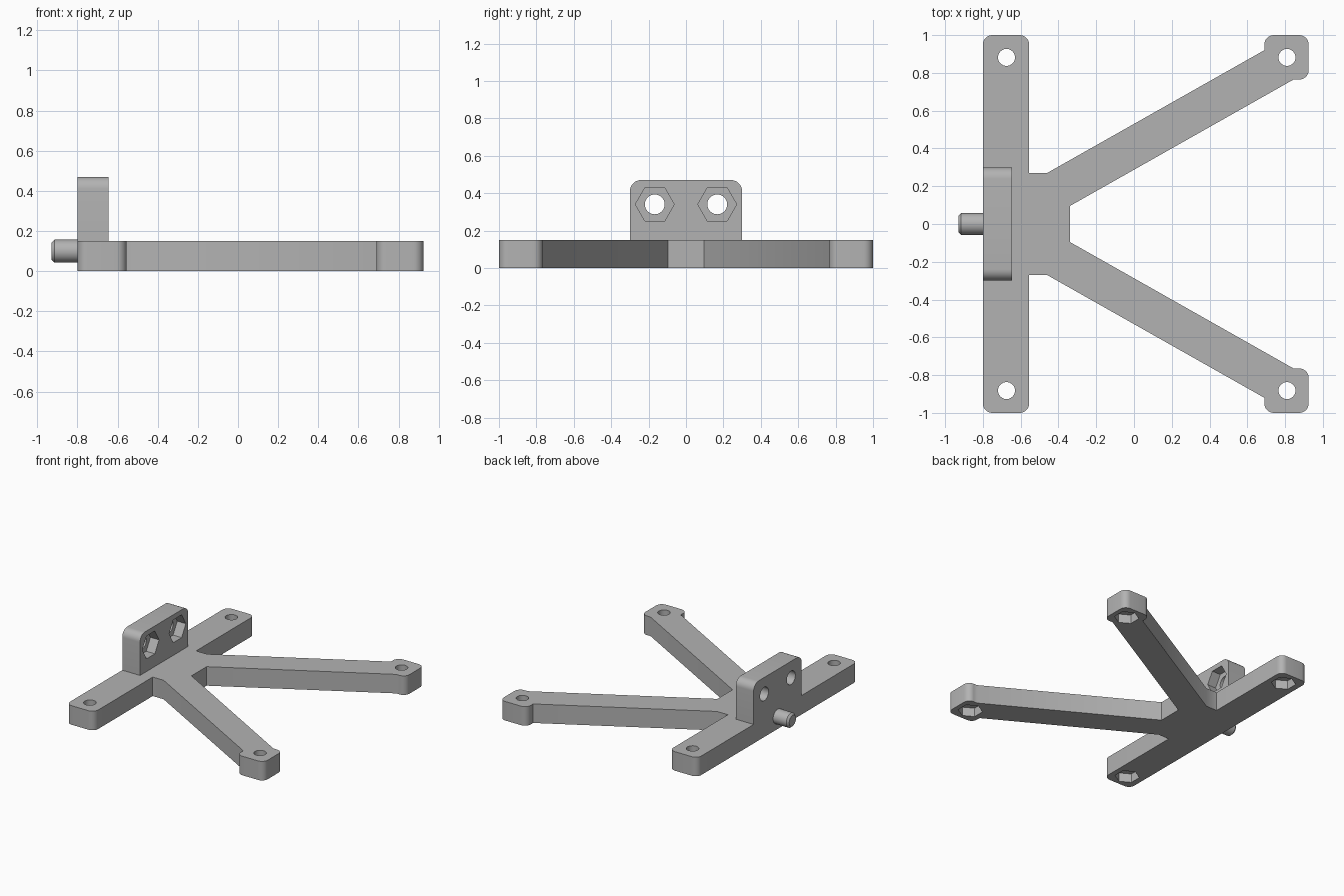
import bpy, math
from math import cos, sin, pi
from mathutils import Vector, Matrix

cube = bpy.data.objects.get("Cube")
if cube:
    bpy.data.objects.remove(cube, do_unlink=True)

grey = bpy.data.materials.new("light grey")
grey.use_nodes = True
colour = (0.45, 0.45, 0.45, 1)
grey.diffuse_color = colour
grey.node_tree.nodes["Principled BSDF"].inputs["Base Color"].default_value = colour

# Orientation that maps a profile's x, y and depth to world y, z and x
SIDEWAYS = Matrix(((0, 0, 1, 0), (1, 0, 0, 0), (0, 1, 0, 0), (0, 0, 0, 1)))


def rounded(corners, steps=8):
    """Replace each (x, y, radius) corner with a tangent arc."""
    points = []
    for i, (x, y, r) in enumerate(corners):
        p = Vector((x, y))
        if r == 0:
            points.append(p)
            continue
        a = (Vector(corners[i - 1][:2]) - p).normalized()
        b = (Vector(corners[(i + 1) % len(corners)][:2]) - p).normalized()
        half = a.angle(b) / 2
        centre = p + (a + b).normalized() * r / sin(half)
        start = p + a * r / math.tan(half) - centre
        end = p + b * r / math.tan(half) - centre
        sweep = start.angle_signed(end)
        for k in range(steps + 1):
            t = -sweep * k / steps
            points.append(centre + Matrix.Rotation(t, 2) @ start)
    return points


def loft(name, rings):
    """Join equal rings of 3D points into a closed solid."""
    n = len(rings[0])
    verts = [p for ring in rings for p in ring]
    faces = [tuple(reversed(range(n))), tuple(range(len(verts) - n, len(verts)))]
    for k in range(len(rings) - 1):
        for i in range(n):
            j = (i + 1) % n
            faces.append((k * n + i, k * n + j, k * n + n + j, k * n + n + i))
    mesh = bpy.data.meshes.new(name)
    mesh.from_pydata(verts, [], faces)
    obj = bpy.data.objects.new(name, mesh)
    bpy.context.collection.objects.link(obj)
    mesh.materials.append(grey)
    return obj


def extrude(name, outline, low, high, turn=Matrix()):
    return loft(name, [[turn @ Vector((x, y, d)) for x, y in outline] for d in (low, high)])


def circle(x, y, r, n):
    return [(x + r * cos(2 * pi * i / n), y + r * sin(2 * pi * i / n)) for i in range(n)]


def cut(obj, cutter):
    mod = obj.modifiers.new("cut", 'BOOLEAN')
    mod.operation, mod.solver, mod.object = 'DIFFERENCE', 'EXACT', cutter
    bpy.context.view_layer.objects.active = obj
    bpy.ops.object.modifier_apply(modifier=mod.name)
    bpy.data.objects.remove(cutter, do_unlink=True)


def smooth(obj):
    bpy.ops.object.select_all(action='DESELECT')
    obj.select_set(True)
    bpy.context.view_layer.objects.active = obj
    bpy.ops.object.shade_smooth_by_angle(angle=math.radians(30))


# Base frame: cross bar, hub, two splayed arms and end pads
R = 0.05
half = [(-0.34, 0.095, 0), (0.845, 0.765, 0), (0.925, 0.765, R), (0.925, 1, R),
        (0.69, 1, R), (0.69, 0.92, 0), (-0.46, 0.27, 0), (-0.555, 0.27, 0),
        (-0.555, 1, R), (-0.8, 1, R)]
outline = half + [(x, -y, r) for x, y, r in reversed(half)]
frame = extrude("base_frame", rounded(outline), 0, 0.15)

# Screw holes with nut pockets underneath
for x in (-0.675, 0.81):
    for y in (-0.882, 0.882):
        cut(frame, extrude("hole_cutter", circle(x, y, 0.045, 32), -0.1, 0.3))
        hexagon = [(x + v, y + u) for u, v in circle(0, 0, 0.09, 6)][::-1]
        cut(frame, extrude("nut_cutter", hexagon, -0.1, 0.07))
smooth(frame)

# Upright bracket with two holes and nut pockets on its inner face
plate = [(-0.3, 0.15, 0), (0.3, 0.15, 0), (0.3, 0.47, 0.06), (-0.3, 0.47, 0.06)]
bracket = extrude("upright_bracket", rounded(plate), -0.8, -0.645, SIDEWAYS)
for y in (-0.167, 0.167):
    cut(bracket, extrude("hole_cutter", circle(y, 0.34, 0.053, 32), -1, -0.5, SIDEWAYS))
    cut(bracket, extrude("nut_cutter", circle(y, 0.34, 0.104, 6), -0.72, -0.5, SIDEWAYS))
smooth(bracket)

# Locating pin with a chamfered tip
pin = loft("locating_pin", [[SIDEWAYS @ Vector((y, z, x)) for y, z in circle(0, 0.1, r, 32)]
                            for x, r in ((-0.93, 0.042), (-0.915, 0.057), (-0.79, 0.057))])
smooth(pin)
